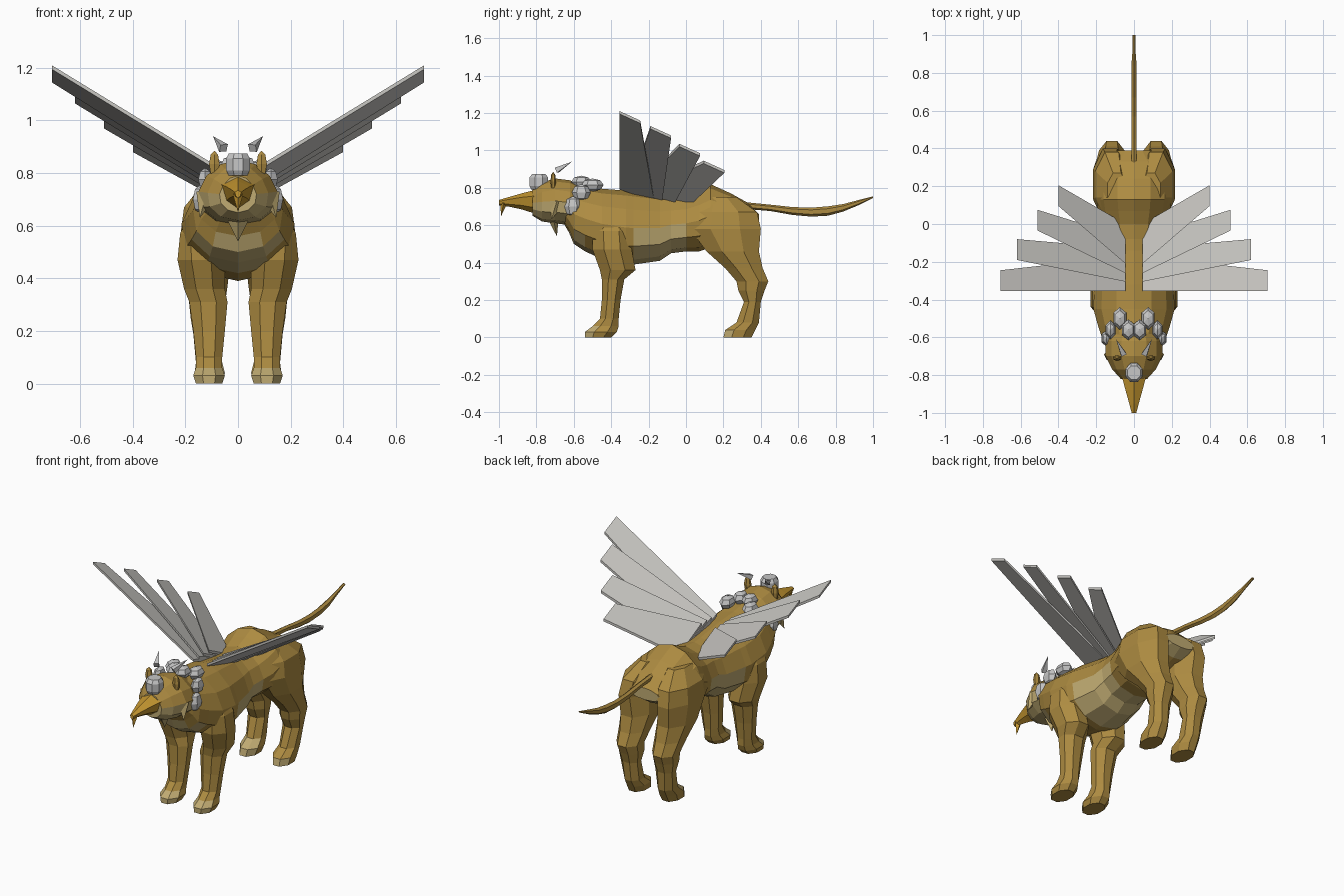
import bpy, bmesh
from math import sin, cos, pi
from mathutils import Vector

cube = bpy.data.objects.get("Cube")
if cube:
    bpy.data.objects.remove(cube)

U = 0.01  # part sizes below are in hundredths


def material(name, r, g, b):
    m = bpy.data.materials.new(name)
    m.use_nodes = True
    m.diffuse_color = (r, g, b, 1)
    m.node_tree.nodes["Principled BSDF"].inputs["Base Color"].default_value = (r, g, b, 1)
    return m


FUR = material("golden fur", .42, .26, .053)
PALE = material("pale fur", .53, .41, .17)
BEAK = material("orange beak", .56, .31, .03)
WING = material("grey feather", .59, .58, .55)
MANE = material("silver mane", .57, .57, .57)


def finish(name, bm, mats, rule=None):
    """Turn a bmesh into a flat shaded object; rule picks faces for the second material."""
    bmesh.ops.recalc_face_normals(bm, faces=bm.faces)
    if rule:
        for f in bm.faces:
            f.material_index = int(rule(f.calc_center_median() / U, f.normal))
    mesh = bpy.data.meshes.new(name)
    bm.to_mesh(mesh)
    bm.free()
    for m in mats:
        mesh.materials.append(m)
    obj = bpy.data.objects.new(name, mesh)
    bpy.context.collection.objects.link(obj)
    return obj


def loft(name, rings, mats, rule=None):
    """Skin a list of point rings and cap both ends."""
    bm = bmesh.new()
    loops = [[bm.verts.new(Vector(p) * U) for p in ring] for ring in rings]
    for a, b in zip(loops, loops[1:]):
        for i in range(len(a)):
            j = (i + 1) % len(a)
            bm.faces.new((a[i], a[j], b[j], b[i]))
    bm.faces.new(loops[0])
    bm.faces.new(loops[-1])
    return finish(name, bm, mats, rule)


def upright(y, top, bottom, half, pear=0.15, n=12):
    """Ring facing along y, fuller below than above."""
    mid, h = (top + bottom) / 2, (top - bottom) / 2
    angles = [2 * pi * i / n for i in range(n)]
    return [(half * sin(a) * (1 - pear * cos(a)), y, mid + h * cos(a)) for a in angles]


def level(z, y0, y1, x0, x1, side=1, n=8):
    """Horizontal ring filling a box."""
    k = 1 / cos(pi / n)
    angles = [2 * pi * (i + .5) / n for i in range(n)]
    return [(side * ((x0 + x1) / 2 + k * cos(a) * (x1 - x0) / 2),
             (y0 + y1) / 2 + k * sin(a) * (y1 - y0) / 2, z) for a in angles]


def lump(name, centre, size, mat):
    """Faceted tuft."""
    bm = bmesh.new()
    bmesh.ops.create_uvsphere(bm, u_segments=6, v_segments=4, radius=1)
    for v in bm.verts:
        v.co = Vector([(c + p * s) * U for c, p, s in zip(centre, v.co, size)])
    return finish(name, bm, [mat])


def spike(name, base, tip, width, depth, mat):
    """Four sided point from base to tip."""
    base, tip = Vector(base), Vector(tip)
    axis = (tip - base).normalized()
    u = axis.cross(Vector((0, 1, 0))).normalized()
    w = axis.cross(u)
    bm = bmesh.new()
    ring = [bm.verts.new(p * U) for p in
            (base + u * width, base + w * depth, base - u * width, base - w * depth)]
    end = bm.verts.new(tip * U)
    bm.faces.new(ring)
    for i in range(4):
        bm.faces.new((ring[i], ring[(i + 1) % 4], end))
    return finish(name, bm, [mat])


# Torso: y, top, bottom, half width
torso = [(-66, 82, 62, 11), (-62.5, 82, 56, 15), (-60, 82, 50, 17), (-54, 81, 46, 19),
         (-45, 79.5, 42, 21.5), (-32, 78.5, 39, 21), (-28, 78, 39, 20), (-14, 76, 41, 17),
         (-8, 75.5, 45, 16), (0, 76, 46, 17), (7, 79, 46, 19), (13, 82, 48, 20),
         (24, 77, 51, 20), (33, 72, 55, 17), (39, 66, 59, 10)]
loft("torso", [upright(*r) for r in torso], [FUR, PALE],
     lambda c, n: (-28 < c.y < 0 and c.z < 59) or (c.y > 30 and c.z < 64) or
     (c.y < -45 and 45 < c.z < 57 and abs(c.x) < 15))

# Head with pale cheeks and jaw
head = [(-55, 81, 60, 12), (-62, 84, 60, 15), (-70, 85, 61, 15), (-77, 83, 62, 11.5),
        (-82, 79, 65, 7)]
loft("head", [upright(*r) for r in head], [FUR, PALE],
     lambda c, n: c.y < -65 and c.z < 74)
spike("chin_tuft", (0, -71, 64), (0, -69, 54), 5, 3, PALE)

# Hooked beak
beak = [(-80, 79, 66, 6.5), (-88, 77, 68.5, 4.4), (-95, 75, 70, 2.5), (-100, 73.5, 70.5, 1.2)]
loft("beak", [upright(*r, -.35, 6) for r in beak], [BEAK])
spike("beak_hook", (0, -97.5, 72), (0, -98.8, 65), 2, 2, BEAK)

# Crown tuft: height, half length, half width
loft("crown_tuft", [level(z, -78.7 - l, -78.7 + l, -w, w) for z, l, w in
                    [(79, 4, 3.5), (81, 5, 4.5), (85.5, 5, 4.5), (87.5, 3.5, 3.5)]], [MANE])

# Tail: y, middle height, half height
tail = [(26, 71, 2), (34, 70.3, 1.8), (45, 69.3, 1.7), (57, 67.6, 2.1), (67, 67, 2.4),
        (76, 67.6, 2.5), (84, 69.3, 2), (92, 72, 1.4), (100, 75, .4)]
loft("tail", [upright(y, z + h, z - h, 1.6 if h > 1.5 else .9, 0, 6) for y, z, h in tail], [FUR])

# Legs: height, back and front limits, inner and outer limits
front_leg = [(0, -54, -40, 6, 16), (3, -54, -37, 5, 17), (6, -50, -36, 6, 16),
             (10, -46, -36, 6, 16), (20, -45, -35, 5, 17), (31, -45, -33, 4, 18.5),
             (36, -46, -27, 5, 20.5), (47, -50, -29, 5, 23), (57, -50, -30, 8, 22),
             (68, -47, -33, 9, 17)]
hind_leg = [(0, 20, 35, 6, 16), (4, 21, 37, 5, 16.5), (8, 27, 39, 6, 16),
            (19, 31, 40, 6, 17), (25, 28, 42, 5, 18), (30, 27, 44, 5, 18.5),
            (37, 21, 41, 4, 19.5), (46, 11, 39, 3, 21), (58, 2, 40, 4, 21.7),
            (67, 4, 38, 3, 20.5), (75, 9, 27, 4, 14)]

# Feathers: leading tip, height of tip, span, leading root, trailing root
feathers = [(-35.5, 121, 70.8, -35.5, -17), (-19, 113, 62, -30.5, -13),
            (-3.5, 103.5, 51, -26, -7), (9.5, 94.5, 40, -21, 0)]

for side, label in ((1, "left"), (-1, "right")):
    for part, rows in (("front", front_leg), ("hind", hind_leg)):
        toe = rows[0][1] + 7
        loft(f"{label}_{part}_leg", [level(*r, side) for r in rows], [FUR, PALE],
             lambda c, n: c.z < 6 and c.y < toe and n.z > -.9)

    # Fan of thin feathers, each overlapping the one before
    for i, (y, z, span, lead, trail) in enumerate(feathers):
        def edge(x, y0, z0, y1, z1):
            return [(side * x, y0, z0), (side * x, y1, z1),
                    (side * x, y1, z1 - 1.5), (side * x, y0, z0 - 1.5)]
        loft(f"{label}_feather_{i + 1}",
             [edge(4.5, lead, 80.5, trail, 74.5 - 1.5 * i), edge(span, y, z, y + 11, z - 5)],
             [WING])

    # Ears, cheek fur and crest points
    lump(f"{label}_ear", (side * 9, -71, 83.5), (2.3, 1.5, 5), FUR)
    spike(f"{label}_cheek_tuft", (side * 12, -69, 72), (side * 14.5, -72, 63), 4, 4, PALE)
    spike(f"{label}_crest_point", (side * 5.5, -69, 89.5), (side * 9.5, -61, 94), 2.2, 2, MANE)

    # Mane tufts over the neck and behind the cheeks
    tufts = [(7.5, -50, 81.5, 4, 6, 3.5), (3, -56, 83, 4, 5.5, 3.5),
             (12.5, -56, 77.5, 3, 5, 4.5), (14.5, -60.5, 70, 3, 4.5, 5.5)]
    for i, (x, y, z, *size) in enumerate(tufts):
        lump(f"{label}_mane_tuft_{i + 1}", (side * x, y, z), size, MANE)
